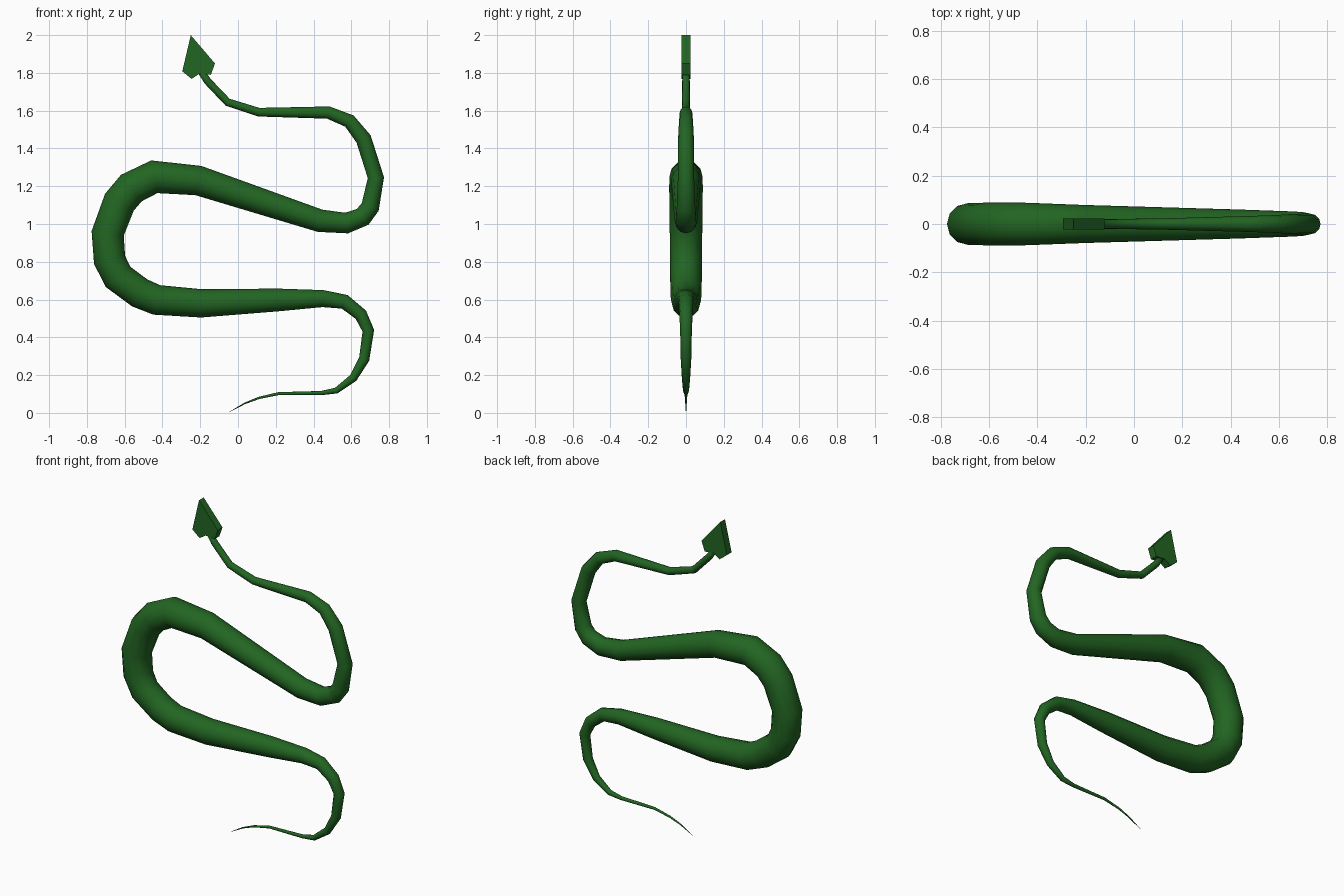
import bpy, bmesh, math
from mathutils import Vector

if "Cube" in bpy.data.objects:
    bpy.data.objects.remove(bpy.data.objects["Cube"])

green = bpy.data.materials.new("snake_green")
green.diffuse_color = (0.016, 0.13, 0.016, 1)
green.use_nodes = True
green.node_tree.nodes["Principled BSDF"].inputs["Base Color"].default_value = green.diffuse_color


def add_object(name, bm):
    bmesh.ops.recalc_face_normals(bm, faces=bm.faces[:])
    mesh = bpy.data.meshes.new(name)
    bm.to_mesh(mesh)
    bm.free()
    mesh.materials.append(green)
    obj = bpy.data.objects.new(name, mesh)
    bpy.context.collection.objects.link(obj)
    return obj


# body path from tail to neck: x, z, radius
PATH = [
    (-0.045, 0.005, 0.001), (0.035, 0.05, 0.004), (0.11, 0.079, 0.006), (0.215, 0.102, 0.008),
    (0.44, 0.105, 0.011), (0.52, 0.118, 0.016), (0.61, 0.185, 0.022), (0.668, 0.285, 0.028),
    (0.69, 0.435, 0.031), (0.65, 0.52, 0.035), (0.565, 0.588, 0.039), (0.45, 0.605, 0.045),
    (0.215, 0.598, 0.060), (-0.195, 0.580, 0.075), (-0.43, 0.598, 0.080), (-0.52, 0.635, 0.082),
    (-0.635, 0.72, 0.084), (-0.68, 0.81, 0.085), (-0.69, 0.95, 0.086), (-0.628, 1.115, 0.088),
    (-0.565, 1.19, 0.089), (-0.443, 1.25, 0.088), (-0.21, 1.23, 0.079), (0.435, 1.017, 0.060),
    (0.575, 1.005, 0.055), (0.66, 1.038, 0.052), (0.70, 1.09, 0.049), (0.73, 1.245, 0.043),
    (0.665, 1.45, 0.042), (0.59, 1.545, 0.037), (0.478, 1.59, 0.033), (0.11, 1.592, 0.023),
    (-0.055, 1.645, 0.021), (-0.16, 1.755, 0.020), (-0.21, 1.83, 0.018)]
SIDES = 12

bm = bmesh.new()
pts = [Vector((x, 0, z)) for x, z, r in PATH]
rings = []
for i, (p, (_, _, r)) in enumerate(zip(pts, PATH)):
    before = (p - pts[max(i - 1, 0)]).normalized()
    after = (pts[min(i + 1, len(pts) - 1)] - p).normalized()
    t = (before + after).normalized()
    across = Vector((-t.z, 0, t.x))
    rings.append([bm.verts.new(p + r * (across * math.cos(a) + Vector((0, math.sin(a), 0))))
                  for a in (2 * math.pi * k / SIDES for k in range(SIDES))])
for a, b in zip(rings, rings[1:]):
    for k in range(SIDES):
        n = (k + 1) % SIDES
        bm.faces.new((a[k], a[n], b[n], b[k]))
bm.faces.new(rings[0])
bm.faces.new(rings[-1])
for f in bm.faces:
    f.smooth = True
add_object("body", bm)

# flat arrow-shaped head
OUTLINE = [(-0.25, 2.0), (-0.122, 1.85), (-0.143, 1.79), (-0.205, 1.795),
           (-0.245, 1.768), (-0.295, 1.808)]
HALF = 0.023
bm = bmesh.new()
face = bm.faces.new([bm.verts.new((x, -HALF, z)) for x, z in OUTLINE])
out = bmesh.ops.extrude_face_region(bm, geom=[face])
bmesh.ops.translate(bm, vec=(0, 2 * HALF, 0),
                    verts=[v for v in out["geom"] if isinstance(v, bmesh.types.BMVert)])
add_object("head", bm)
